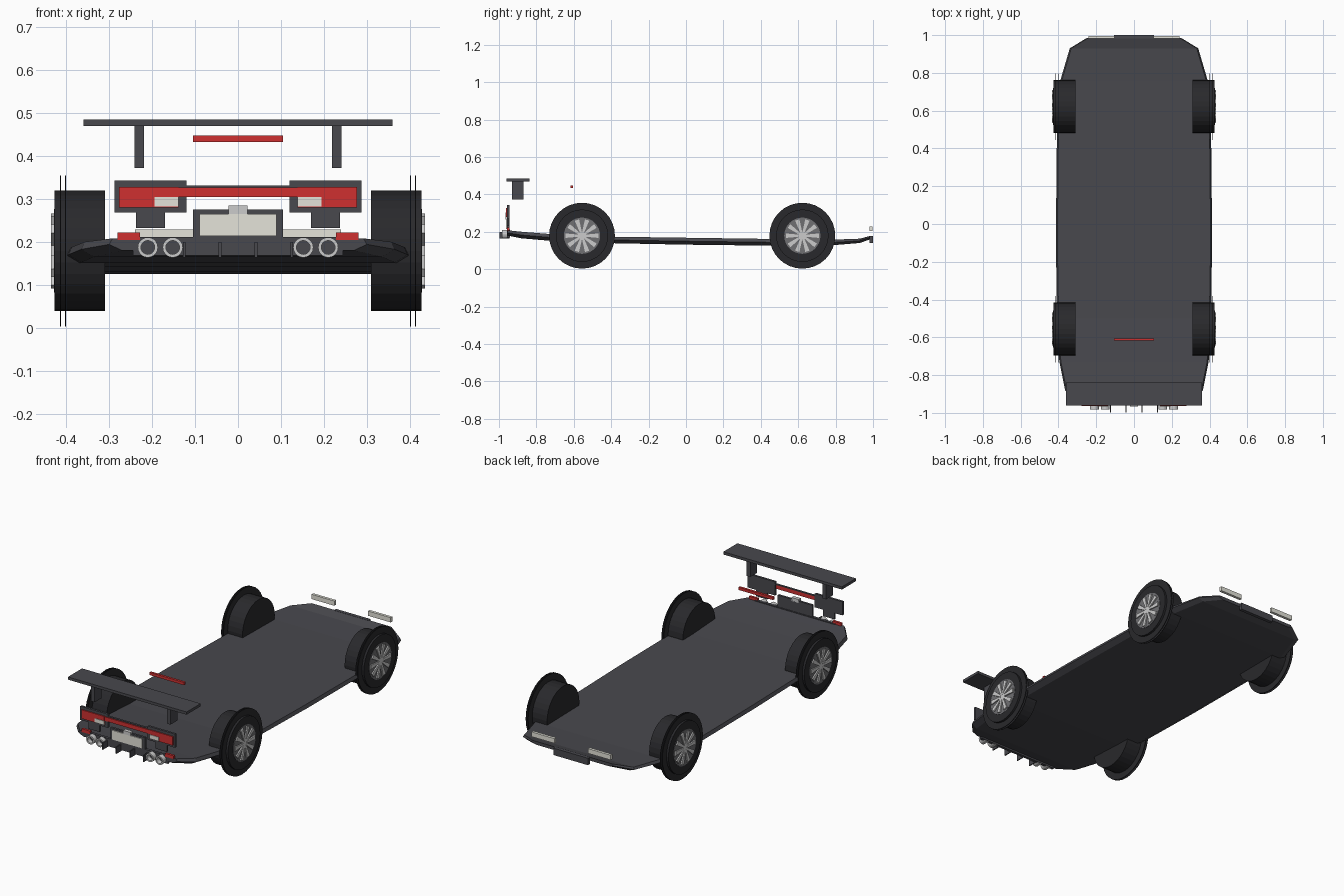
import bpy, bmesh
from math import pi, sin, cos

if "Cube" in bpy.data.objects:
    bpy.data.objects.remove(bpy.data.objects["Cube"])


def mat(name, r, g, b):
    m = bpy.data.materials.new(name)
    m.diffuse_color = (r, g, b, 1)
    m.use_nodes = True
    m.node_tree.nodes["Principled BSDF"].inputs["Base Color"].default_value = m.diffuse_color
    return m


DARK = mat("dark_grey", 0.065, 0.065, 0.075)
BLACK = mat("rubber", 0.022, 0.022, 0.025)
RED = mat("red", 0.62, 0.03, 0.03)
CREAM = mat("lamp_white", 0.78, 0.77, 0.70)
SILVER = mat("silver", 0.6, 0.6, 0.62)
GREY = mat("rim_grey", 0.16, 0.16, 0.17)


def finish(name, bm, m):
    bmesh.ops.recalc_face_normals(bm, faces=bm.faces)
    me = bpy.data.meshes.new(name)
    bm.to_mesh(me)
    bm.free()
    me.materials.append(m)
    ob = bpy.data.objects.new(name, me)
    bpy.context.collection.objects.link(ob)
    return ob


def box(name, x, y, z, m, both=False):
    """Box from (min, max) ranges; both=True adds the mirrored copy."""
    bm = bmesh.new()
    for s in ((1, -1) if both else (1,)):
        v = [bm.verts.new((s * a, b, c)) for a in x for b in y for c in z]
        for f in ((0, 1, 3, 2), (4, 5, 7, 6), (0, 1, 5, 4),
                  (2, 3, 7, 6), (0, 2, 6, 4), (1, 3, 7, 5)):
            bm.faces.new([v[i] for i in f])
    return finish(name, bm, m)


def lathe(name, profile, centre, axis, m, n=32, closed=True):
    """Revolve (radius, offset) points around the x or y axis."""
    bm = bmesh.new()
    cx, cy, cz = centre
    rings = []
    for r, h in profile:
        ring = []
        for i in range(n):
            a = 2 * pi * i / n
            u, w = r * cos(a), r * sin(a)
            p = (cx + h, cy + u, cz + w) if axis == 'x' else (cx + u, cy + h, cz + w)
            ring.append(bm.verts.new(p))
        rings.append(ring)
    pairs = list(zip(rings, rings[1:]))
    if closed:
        pairs.append((rings[-1], rings[0]))
    else:
        bm.faces.new(rings[0])
        bm.faces.new(rings[-1])
    for a, b in pairs:
        for i in range(n):
            j = (i + 1) % n
            bm.faces.new((a[i], a[j], b[j], b[i]))
    return finish(name, bm, m)


# Floor pan lofted along y: (y, half width, bottom z, top z)
stations = [(-0.955, 0.30, 0.180, 0.208), (-0.88, 0.365, 0.165, 0.200),
            (-0.73, 0.395, 0.152, 0.188), (-0.50, 0.41, 0.141, 0.175),
            (0.0, 0.413, 0.131, 0.168), (0.50, 0.408, 0.125, 0.161),
            (0.76, 0.39, 0.126, 0.157), (0.93, 0.34, 0.140, 0.163),
            (0.985, 0.25, 0.160, 0.178)]
bm = bmesh.new()
loops = []
for y, w, b, t in stations:
    mid = (b + t) / 2
    half = [(w - 0.03, b), (w, mid), (w - 0.008, t)]
    loops.append([bm.verts.new((x, y, z)) for x, z in
                  half + [(-x, z) for x, z in reversed(half)]])
for a, b in zip(loops, loops[1:]):
    for i in range(6):
        j = (i + 1) % 6
        bm.faces.new((a[i], a[j], b[j], b[i]))
bm.faces.new(loops[0])
bm.faces.new(loops[-1])
finish("floor_pan", bm, DARK)

# Wheels: drum tyre, thin sidewall rings, rim disc and ten spokes
for end, y in (("front", 0.622), ("rear", -0.556)):
    for s, side in ((1, "right"), (-1, "left")):
        tag = f"{end}_{side}"
        c = (0, y, 0.179)
        lathe(f"{tag}_tyre", [(0.140, s * 0.31), (0.140, s * 0.427)],
              c, 'x', BLACK, 32, False)
        for k, x in enumerate((0.400, 0.412)):
            lathe(f"{tag}_sidewall_{k}", [(0.135, s * x), (0.176, s * x),
                  (0.176, s * (x + 0.003)), (0.135, s * (x + 0.003))], c, 'x', BLACK, 32)
        lathe(f"{tag}_rim", [(0.097, s * 0.424), (0.097, s * 0.4285)],
              c, 'x', GREY, 32, False)
        lathe(f"{tag}_hub", [(0.02, s * 0.426), (0.02, s * 0.434)],
              c, 'x', SILVER, 16, False)
        bm = bmesh.new()
        for i in range(10):
            a = 2 * pi * i / 10
            quad = ((0.012, -0.005), (0.088, -0.012), (0.088, 0.012), (0.012, 0.005))
            lo, hi = [[bm.verts.new((s * x, y + r * cos(a) - t * sin(a),
                                     0.179 + r * sin(a) + t * cos(a)))
                       for r, t in quad] for x in (0.427, 0.435)]
            bm.faces.new(lo)
            bm.faces.new(hi)
            for j in range(4):
                k = (j + 1) % 4
                bm.faces.new((lo[j], lo[k], hi[k], hi[j]))
        finish(f"{tag}_spokes", bm, SILVER)

# Rear wing and high brake light
box("wing_blade", (-0.36, 0.36), (-0.96, -0.838), (0.47, 0.485), DARK)
box("wing_struts", (0.219, 0.241), (-0.93, -0.87), (0.372, 0.472), DARK, True)
box("high_brake_light", (-0.105, 0.105), (-0.618, -0.605), (0.433, 0.448), RED)

# Tail lamp cluster
box("tail_lamp_frames", (0.12, 0.288), (-0.957, -0.945), (0.268, 0.343), DARK, True)
box("tail_lamp_feet", (0.17, 0.238), (-0.957, -0.947), (0.232, 0.27), DARK, True)
box("tail_lamps", (0.138, 0.277), (-0.963, -0.95), (0.28, 0.328), RED, True)
box("tail_light_bar", (-0.14, 0.14), (-0.961, -0.95), (0.304, 0.326), RED)
box("tail_trim", (-0.12, 0.12), (-0.957, -0.945), (0.327, 0.331), DARK)
box("reverse_lamps", (0.138, 0.194), (-0.966, -0.952), (0.282, 0.304), CREAM, True)

# Rear plate
box("rear_plate_frame", (-0.105, 0.105), (-0.957, -0.945), (0.205, 0.275), DARK)
box("rear_plate", (-0.09, 0.09), (-0.962, -0.95), (0.214, 0.265), CREAM)
box("plate_lamp", (-0.022, 0.022), (-0.965, -0.945), (0.265, 0.284), SILVER)

# Bumper panel, diffuser fins, reflectors, exhausts
box("rear_reflectors", (0.228, 0.28), (-0.958, -0.945), (0.204, 0.222), RED, True)
box("diffuser_panel", (-0.245, 0.245), (-0.957, -0.942), (0.168, 0.211), DARK)
for i, x in enumerate((0.042, 0.125)):
    box(f"diffuser_fins_{i}", (x - 0.003, x + 0.003), (-0.998, -0.95),
        (0.163, 0.2), DARK, True)
for i, x in enumerate((-0.21, -0.152, 0.152, 0.21)):
    lathe(f"exhaust_{i}", [(0.016, -0.983), (0.0235, -0.983), (0.0235, -0.945),
          (0.016, -0.945)], (x, 0, 0.187), 'y', SILVER, 20)

# Nose: headlights and front plate
box("headlights", (0.102, 0.24), (0.981, 0.996), (0.203, 0.229), CREAM, True)
box("front_plate", (-0.105, 0.105), (0.981, 1.0), (0.14, 0.178), DARK)
